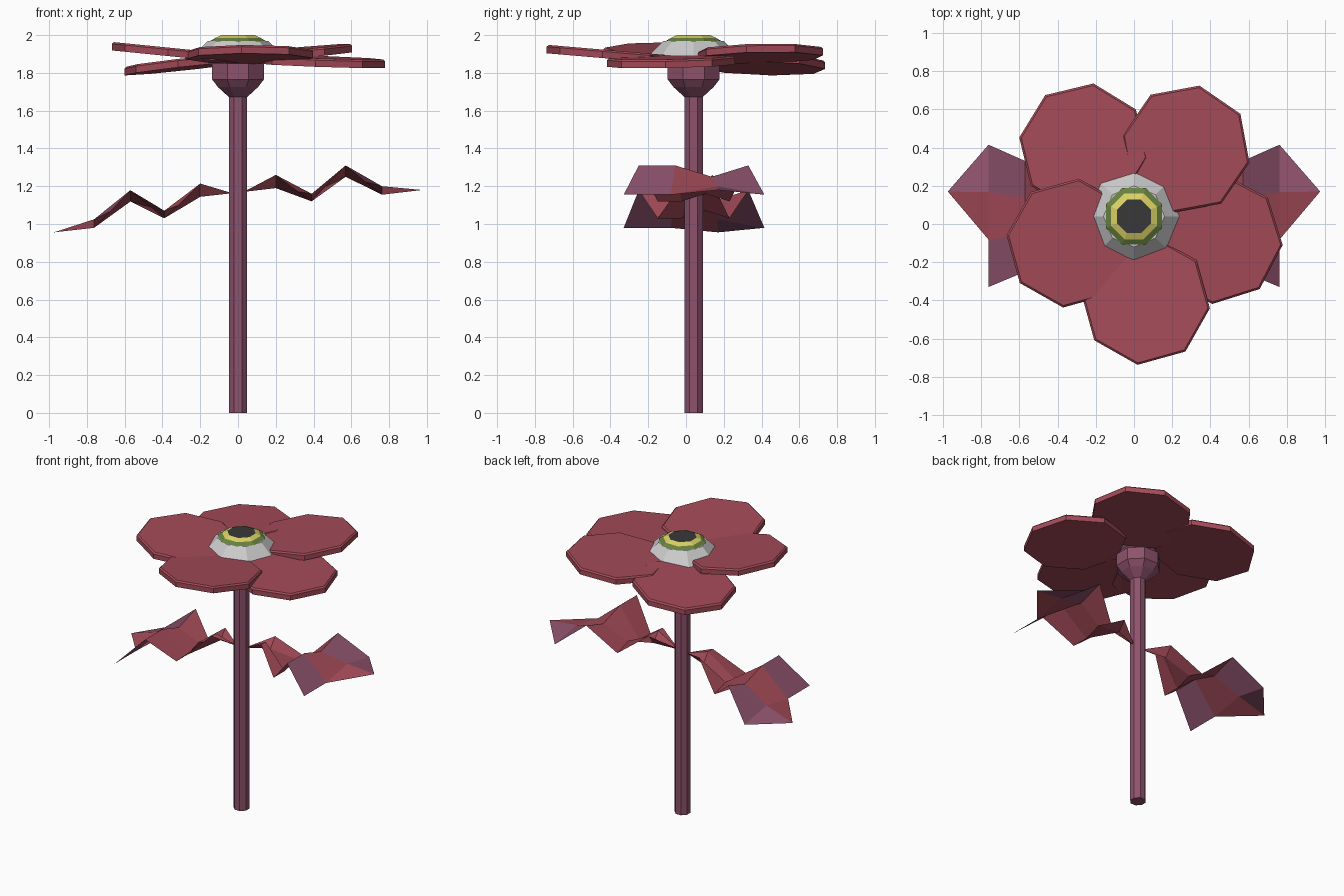
import bpy, bmesh, math
from mathutils import Matrix

if "Cube" in bpy.data.objects:
    bpy.data.objects.remove(bpy.data.objects["Cube"])

CX, CY = 0.0, 0.04  # flower axis


def material(name, rgb):
    m = bpy.data.materials.new(name)
    m.diffuse_color = (*rgb, 1)
    m.use_nodes = True
    m.node_tree.nodes["Principled BSDF"].inputs["Base Color"].default_value = m.diffuse_color
    return m


RED = material("petal_red", (0.37, 0.07, 0.097))
PURPLE = material("stem_purple", (0.27, 0.085, 0.15))
YELLOW = material("yellow", (0.7, 0.64, 0.13))
GREEN = material("green", (0.14, 0.22, 0.05))
DARK = material("dark", (0.04, 0.04, 0.04))


def new_object(name, bm, *mats):
    me = bpy.data.meshes.new(name)
    bm.to_mesh(me)
    bm.free()
    for m in mats:
        me.materials.append(m)
    ob = bpy.data.objects.new(name, me)
    bpy.context.collection.objects.link(ob)
    return ob


def lathe(name, profile, mat=None, sides=8, phase=0.0, caps=True):
    """Faceted solid of revolution from (radius, z) points, listed bottom up."""
    bm = bmesh.new()
    rings = []
    for r, z in profile:
        angs = [phase + 2 * math.pi * i / sides for i in range(sides)]
        rings.append([bm.verts.new((CX + r * math.cos(a), CY + r * math.sin(a), z)) for a in angs])
    for lo, hi in zip(rings, rings[1:]):
        for i in range(sides):
            j = (i + 1) % sides
            bm.faces.new((lo[i], lo[j], hi[j], hi[i]))
    if caps:
        bm.faces.new(rings[0][::-1])
        bm.faces.new(rings[-1])
    return new_object(name, bm, *([mat] if mat else []))


# Stem and the cup under the petals
H = math.pi / 8
lathe("stem", [(0.053, 0), (0.053, 1.69)], PURPLE, phase=H)
lathe("flower_cup", [(0.05, 1.67), (0.115, 1.725), (0.148, 1.765), (0.148, 1.85), (0.11, 1.9)], PURPLE, phase=H)

# Flower centre: stacked coloured bands
lathe("centre_dome", [(0.245, 1.885), (0.16, 1.968)])
lathe("centre_green_ring", [(0.16, 1.968), (0.13, 1.985)], GREEN, phase=H, caps=False)
lathe("centre_yellow_ring", [(0.13, 1.985), (0.095, 2.0)], YELLOW, phase=H, caps=False)
lathe("centre_eye", [(0.095, 1.98), (0.095, 2.0)], DARK, phase=H)

# Petals: tilted octagonal discs (x, y, top z, x slope, y slope, corner angle)
petals = [
    (0.06, -0.40, 1.92, 0.0, -0.085, -97),
    (-0.33, -0.10, 1.93, -0.10, 0.0, 173),
    (-0.265, 0.40, 1.87, 0.11, -0.03, 81),
    (0.272, 0.392, 1.925, 0.09, 0.02, 78),
    (0.44, -0.08, 1.883, -0.035, 0.02, -5),
]
for n, (x, y, z, sx, sy, ang) in enumerate(petals):
    bm = bmesh.new()
    bmesh.ops.create_cone(bm, cap_ends=True, segments=8, radius1=0.34, radius2=0.34, depth=0.045)
    rim = [e for e in bm.edges if all(v.co.z > 0 for v in e.verts)]
    bmesh.ops.bevel(bm, geom=rim, offset=0.01, segments=1, affect='EDGES')
    # turn the first corner to the wanted angle
    first = max(bm.verts, key=lambda v: v.co.xy.length)
    turn = math.radians(ang) - math.atan2(first.co.y, first.co.x)
    bmesh.ops.rotate(bm, verts=bm.verts, matrix=Matrix.Rotation(turn, 3, 'Z'))
    for v in bm.verts:
        v.co.z += sx * v.co.x + sy * v.co.y + z - 0.0225
        v.co.x += x
        v.co.y += y
    new_object(f"petal_{n + 1}", bm, RED)

# Leaves: zigzag strips three panels wide (x, y start, y end, z, z of the midrib)
rows = [
    (0.20, 0.14, -0.02, 1.26, 1.19),
    (0.39, 0.23, -0.15, 1.12, 1.16),
    (0.57, 0.33, -0.25, 1.31, 1.25),
    (0.762, 0.415, -0.33, 1.155, 1.20),
]


def leaf(name, side, droop):
    bm = bmesh.new()

    def vert(x, y, z):
        return bm.verts.new((side * x, y, z - droop * x))

    root, tip = vert(0.03, 0.04, 1.17), vert(0.975, 0.17, 1.18)
    grid = [[vert(x, y0 + (y1 - y0) * k / 3, zm if k == 1 else z) for k in range(4)]
            for x, y0, y1, z, zm in rows]
    for k in range(3):
        bm.faces.new((root, grid[0][k + 1], grid[0][k]))
        for r, (a, b) in enumerate(zip(grid, grid[1:])):
            f = bm.faces.new((a[k], a[k + 1], b[k + 1], b[k]))
            f.material_index = int(r == 2 and k != 1)
    for k in range(2):
        f = bm.faces.new((grid[3][k], grid[3][k + 1], tip))
        f.material_index = int(k == 0)
    bmesh.ops.recalc_face_normals(bm, faces=bm.faces)
    bm.normal_update()
    if sum(f.normal.z for f in bm.faces) < 0:
        bmesh.ops.reverse_faces(bm, faces=bm.faces)
    new_object(name, bm, RED, PURPLE)


leaf("right_leaf", 1, 0.0)
leaf("left_leaf", -1, 0.23)
